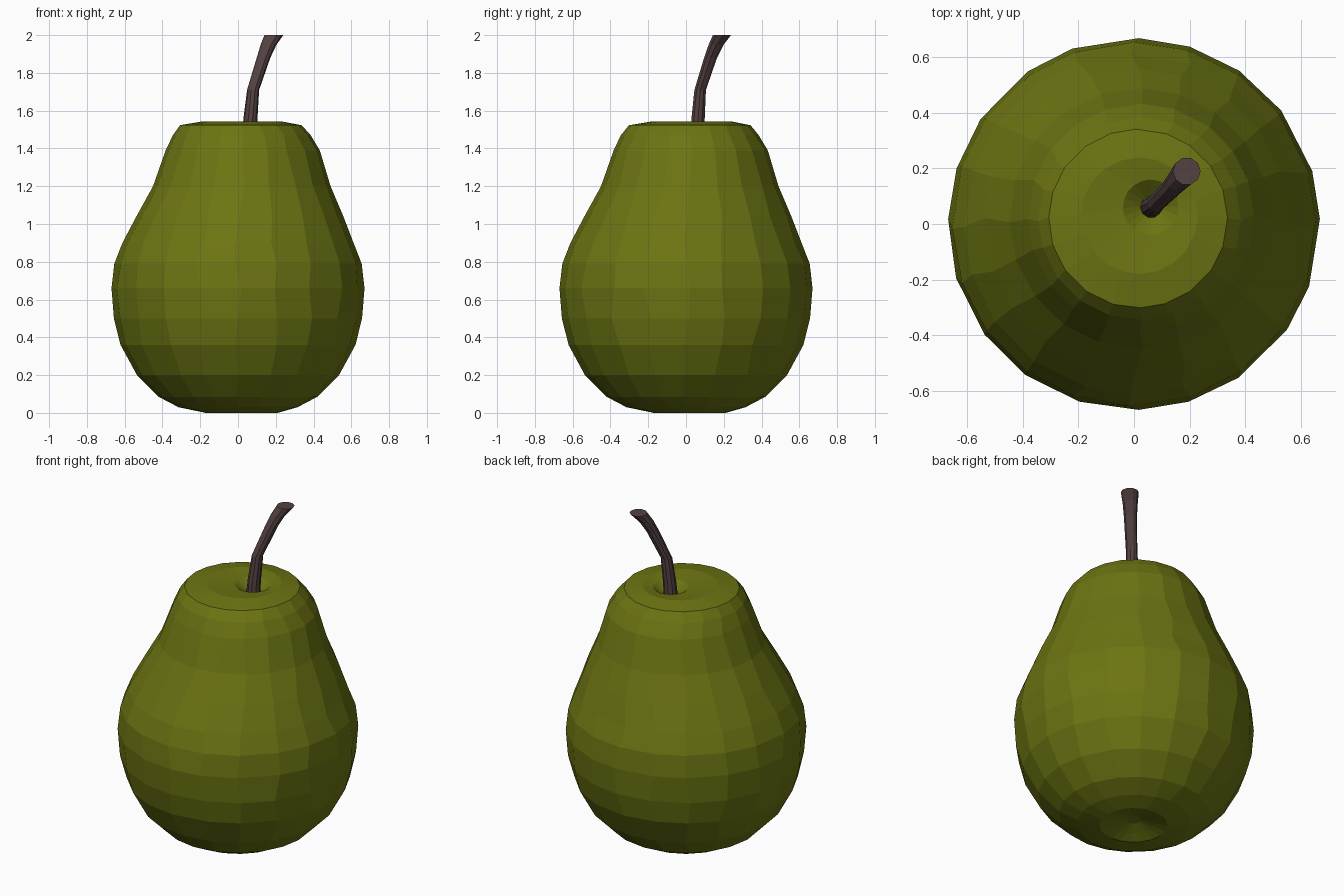
import bpy, bmesh, math, random

random.seed(4)


def material(name, rgb):
    m = bpy.data.materials.new(name)
    m.diffuse_color = (*rgb, 1.0)
    return m


def loft(name, rings, sides, mat, slide=0.0):
    """Flat-shaded skin through rings of (centre x, centre y, z, radius)."""
    bm = bmesh.new()
    loops = []
    for cx, cy, z, r in rings:
        loop = []
        for i in range(sides):
            a = math.tau * i / sides + random.uniform(-slide, slide)
            loop.append(bm.verts.new((cx + r * math.cos(a), cy + r * math.sin(a), z)))
        loops.append(loop)
    for low, high in zip(loops, loops[1:]):
        for i in range(sides):
            j = (i + 1) % sides
            bm.faces.new((low[i], low[j], high[j], high[i]))
    bm.faces.new(loops[0][::-1])
    bm.faces.new(loops[-1])
    bmesh.ops.recalc_face_normals(bm, faces=bm.faces)
    mesh = bpy.data.meshes.new(name)
    bm.to_mesh(mesh)
    bm.free()
    mesh.materials.append(mat)
    obj = bpy.data.objects.new(name, mesh)
    bpy.context.collection.objects.link(obj)
    return obj


green = material("pear green", (0.150, 0.175, 0.006))
brown = material("stem brown", (0.090, 0.054, 0.054))

# Fruit body: bottom dimple, round belly, slightly leaning neck, top dimple
body = [
    (0.00, 0.00, 0.050, 0.04),
    (0.01, 0.01, 0.025, 0.12),
    (0.02, 0.02, 0.000, 0.19),
    (0.00, 0.00, 0.030, 0.315),
    (0.00, 0.00, 0.085, 0.42),
    (0.00, 0.00, 0.200, 0.535),
    (0.00, 0.00, 0.360, 0.622),
    (0.00, 0.00, 0.500, 0.657),
    (0.00, 0.00, 0.660, 0.670),
    (0.00, 0.00, 0.790, 0.655),
    (0.00, 0.00, 0.900, 0.612),
    (0.01, 0.01, 1.040, 0.548),
    (0.02, 0.02, 1.200, 0.470),
    (0.025, 0.025, 1.390, 0.408),
    (0.02, 0.02, 1.470, 0.365),
    (0.015, 0.02, 1.523, 0.322),
    (0.02, 0.03, 1.543, 0.210),
    (0.06, 0.06, 1.530, 0.100),
    (0.065, 0.065, 1.480, 0.035),
]
loft("pear_body", body, 20, green, 0.03)

# Stem: bends towards the back right and flares to a flat cut end
stem = [
    (0.060, 0.060, 1.450, 0.040),
    (0.066, 0.064, 1.560, 0.037),
    (0.080, 0.075, 1.710, 0.032),
    (0.135, 0.130, 1.880, 0.036),
    (0.162, 0.160, 1.950, 0.042),
    (0.190, 0.190, 2.000, 0.050),
]
loft("stem", stem, 10, brown)
